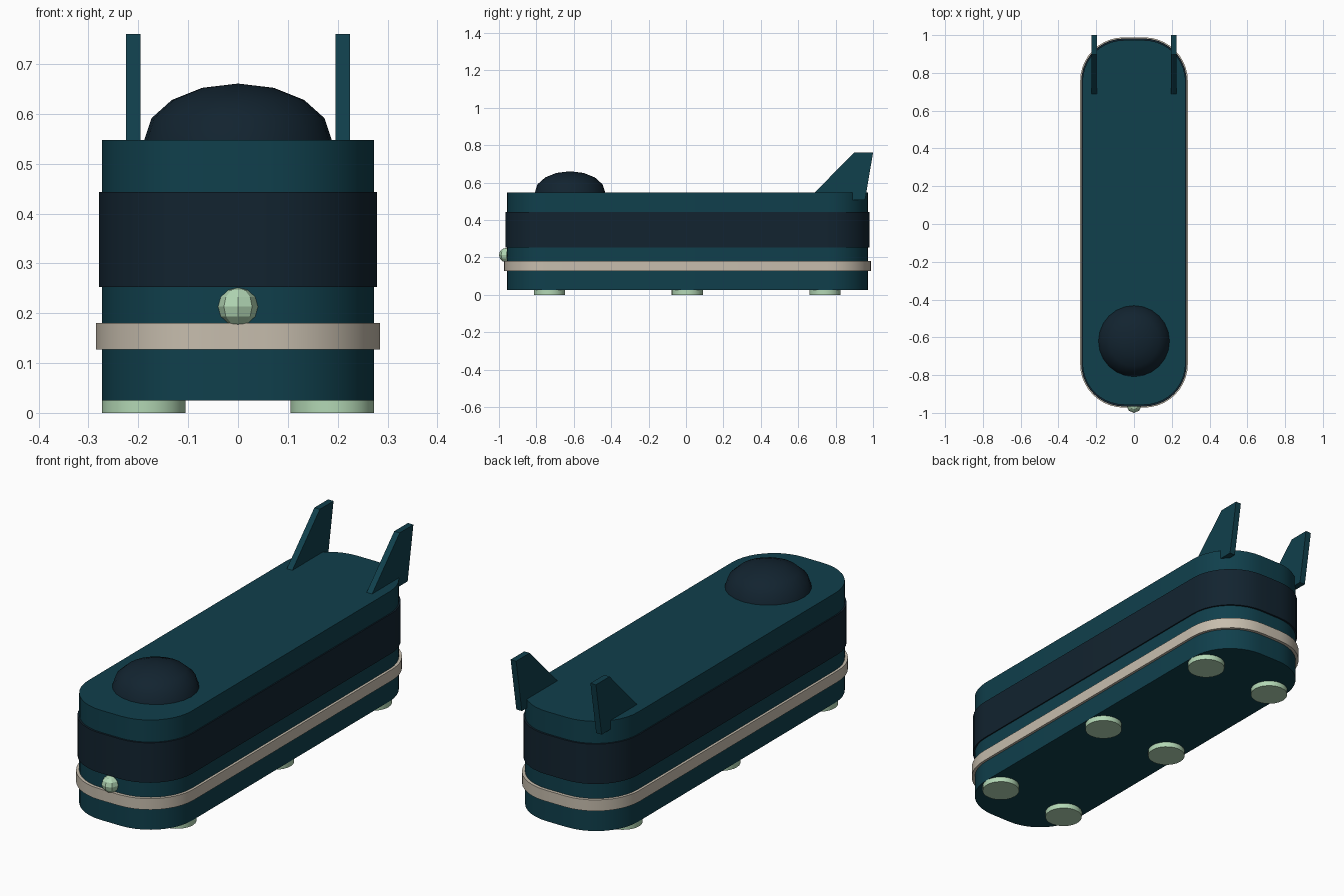
import bpy, bmesh, math
from mathutils import Matrix

cube = bpy.data.objects.get("Cube")
if cube:
    bpy.data.objects.remove(cube, do_unlink=True)


def material(name, rgb):
    m = bpy.data.materials.new(name)
    m.use_nodes = True
    m.diffuse_color = (*rgb, 1)
    bsdf = next(n for n in m.node_tree.nodes if n.type == 'BSDF_PRINCIPLED')
    bsdf.inputs["Base Color"].default_value = (*rgb, 1)
    return m


TEAL = material("deep teal", (0.005, 0.050, 0.072))
NAVY = material("dark navy glass", (0.006, 0.017, 0.029))
CREAM = material("warm grey trim", (0.57, 0.51, 0.42))
GREEN = material("pale green", (0.45, 0.68, 0.46))


def finish(name, bm, mat, smooth=True):
    bmesh.ops.recalc_face_normals(bm, faces=bm.faces)
    mesh = bpy.data.meshes.new(name)
    bm.to_mesh(mesh)
    bm.free()
    mesh.materials.append(mat)
    obj = bpy.data.objects.new(name, mesh)
    bpy.context.collection.objects.link(obj)
    if smooth:
        bpy.ops.object.select_all(action='DESELECT')
        bpy.context.view_layer.objects.active = obj
        obj.select_set(True)
        bpy.ops.object.shade_smooth_by_angle(angle=math.radians(35))
    return obj


def prism(name, outline, offset, mat, smooth=True):
    """Extrude a closed 3D outline along an offset."""
    bm = bmesh.new()
    face = bm.faces.new([bm.verts.new(p) for p in outline])
    bmesh.ops.solidify
    ext = bmesh.ops.extrude_face_region(bm, geom=[face], use_keep_orig=True)
    verts = [g for g in ext["geom"] if isinstance(g, bmesh.types.BMVert)]
    bmesh.ops.translate(bm, verts=verts, vec=offset)
    return finish(name, bm, mat, smooth)


def rounded_slab(name, half_x, half_y, z0, z1, mat, radius, steps=10):
    outline = []
    for i, (sx, sy) in enumerate([(1, 1), (-1, 1), (-1, -1), (1, -1)]):
        for k in range(steps + 1):
            a = math.pi / 2 * (i + k / steps)
            outline.append((sx * (half_x - radius) + radius * math.cos(a),
                            MID_Y + sy * (half_y - radius) + radius * math.sin(a), z0))
    return prism(name, outline, (0, 0, z1 - z0), mat)


def sphere(name, center, radius, squash, segments, rings, mat, smooth):
    bm = bmesh.new()
    bmesh.ops.create_uvsphere(bm, u_segments=segments, v_segments=rings, radius=radius)
    bmesh.ops.transform(bm, verts=bm.verts,
                        matrix=Matrix.Translation(center) @ Matrix.Diagonal((1, 1, squash, 1)))
    return finish(name, bm, mat, smooth)


# Hull with window band and trim rail
MID_Y = 0.008
rounded_slab("hull", 0.273, 0.965, 0.025, 0.548, TEAL, 0.22)
rounded_slab("window_band", 0.279, 0.974, 0.253, 0.443, NAVY, 0.226)
rounded_slab("trim_rail", 0.285, 0.98, 0.127, 0.18, CREAM, 0.232)

# Roof dome and nose lamp
sphere("roof_dome", (0, -0.62, 0.548), 0.188, 0.6, 24, 8, NAVY, True)
sphere("nose_lamp", (0, -0.96, 0.213), 0.04, 0.96, 8, 6, GREEN, False)

# Tail fins and floor pads on both sides
for side, sx in (("left", 1), ("right", -1)):
    fin = [(0.648, 0.506), (0.957, 0.506), (1.0, 0.76), (0.897, 0.76)]
    prism(side + "_tail_fin", [(sx * 0.196, y, z) for y, z in fin],
          (sx * 0.029, 0, 0), TEAL, False)
    for place, y in (("front", -0.73), ("middle", 0.007), ("rear", 0.743)):
        bm = bmesh.new()
        bmesh.ops.create_cone(bm, cap_ends=True, segments=24, radius1=0.084,
                              radius2=0.084, depth=0.03,
                              matrix=Matrix.Translation((sx * 0.189, y, 0.015)))
        finish(f"{side}_{place}_pad", bm, GREEN)
